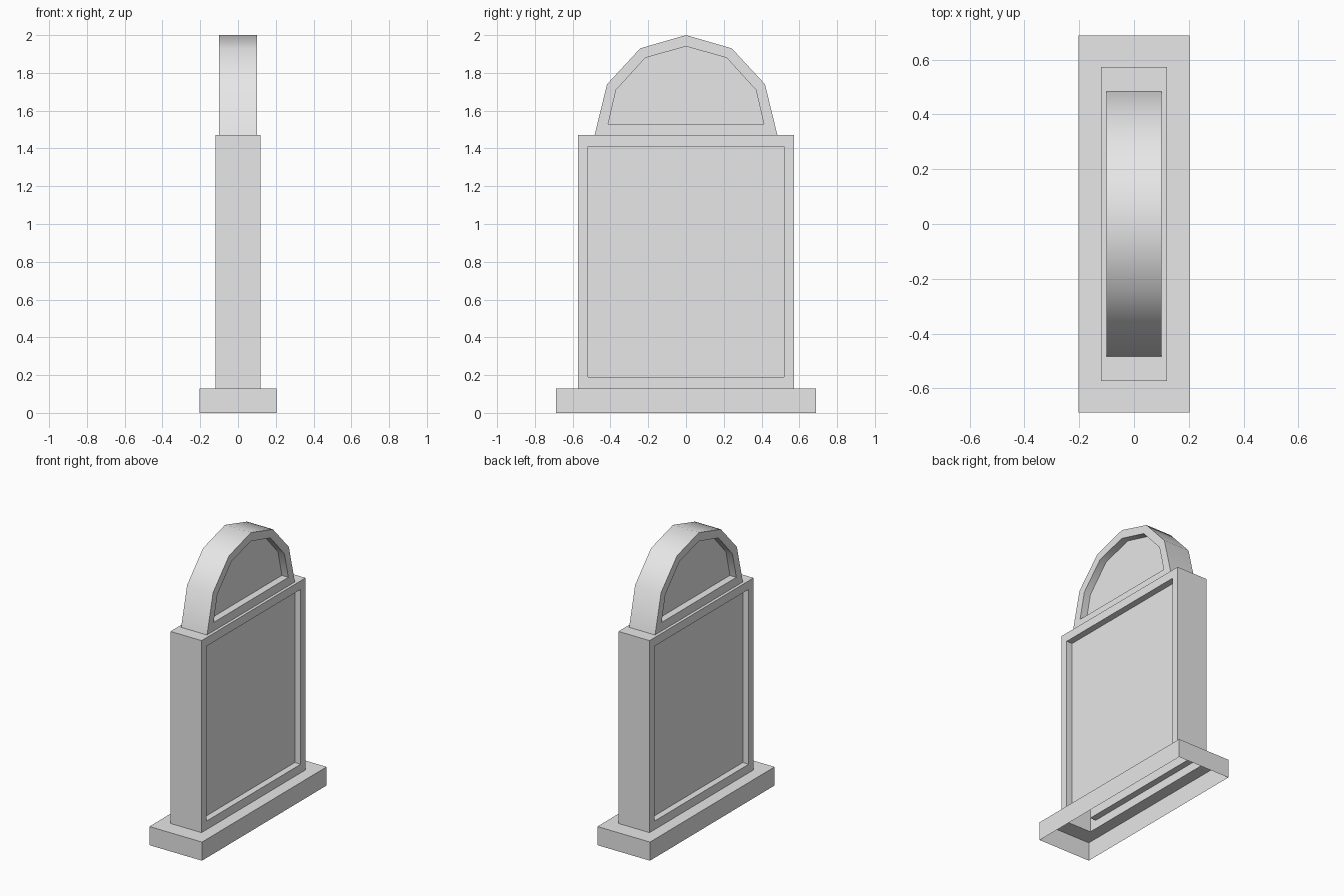
import bpy
import bmesh
import math

cube = bpy.data.objects.get("Cube")
if cube:
    bpy.data.objects.remove(cube, do_unlink=True)

# Single stone colour
stone = bpy.data.materials.new("plain_grey_stone")
stone.use_nodes = True
GREY = (0.8, 0.8, 0.8, 1.0)
stone.diffuse_color = GREY
stone.node_tree.nodes["Principled BSDF"].inputs["Base Color"].default_value = GREY


def finish(name, bm):
    bmesh.ops.recalc_face_normals(bm, faces=bm.faces)
    mesh = bpy.data.meshes.new(name)
    bm.to_mesh(mesh)
    bm.free()
    mesh.materials.append(stone)
    mesh.set_sharp_from_angle(angle=math.radians(40))
    obj = bpy.data.objects.new(name, mesh)
    bpy.context.collection.objects.link(obj)
    return obj


def mirrored(half):
    """Complete a (y, z) half outline, listed bottom to top, across y = 0."""
    return half + [(-y, z) for y, z in reversed(half) if y > 0]


def bridge(bm, a, b, closed=True, smooth=False):
    n = len(a)
    for i in range(n if closed else n - 1):
        j = (i + 1) % n
        face = bm.faces.new((a[i], a[j], b[j], b[i]))
        face.smooth = smooth


def panelled_slab(name, outer_half, inner_half, half_depth, recess, smooth=False):
    """Slab open at its foot, with a sunken panel on both broad sides."""
    bm = bmesh.new()
    outer, inner = mirrored(outer_half), mirrored(inner_half)

    def ring(points, x):
        return [bm.verts.new((x, y, z)) for y, z in points]

    rims = []
    for side in (1, -1):
        rim = ring(outer, side * half_depth)
        lip = ring(inner, side * half_depth)
        floor = ring(inner, side * (half_depth - recess))
        bridge(bm, rim, lip)
        bridge(bm, lip, floor)
        bm.faces.new(floor)
        rims.append(rim)
    bridge(bm, rims[0], rims[1], closed=False, smooth=smooth)
    return finish(name, bm)


def open_plinth(name, hx, hy, hole_x, hole_y, height):
    """Hollow plinth: four walls and a top frame around the slab."""
    bm = bmesh.new()

    def ring(x, y, z):
        return [bm.verts.new((sx * x, sy * y, z))
                for sx, sy in ((1, 1), (-1, 1), (-1, -1), (1, -1))]

    top = ring(hx, hy, height)
    bridge(bm, ring(hx, hy, 0), top)
    bridge(bm, top, ring(hole_x, hole_y, height))
    return finish(name, bm)


# Plinth, main slab and arched crown
open_plinth("base_plinth", 0.203, 0.687, 0.12, 0.573, 0.13)
panelled_slab("main_slab",
              [(0.573, 0.13), (0.573, 1.47)],
              [(0.52, 0.19), (0.52, 1.41)],
              0.12, 0.045)
panelled_slab("arched_crown",
              [(0.484, 1.47), (0.418, 1.74), (0.242, 1.93), (0, 2.0)],
              [(0.412, 1.53), (0.37, 1.71), (0.215, 1.88), (0, 1.94)],
              0.1, 0.05, smooth=True)
